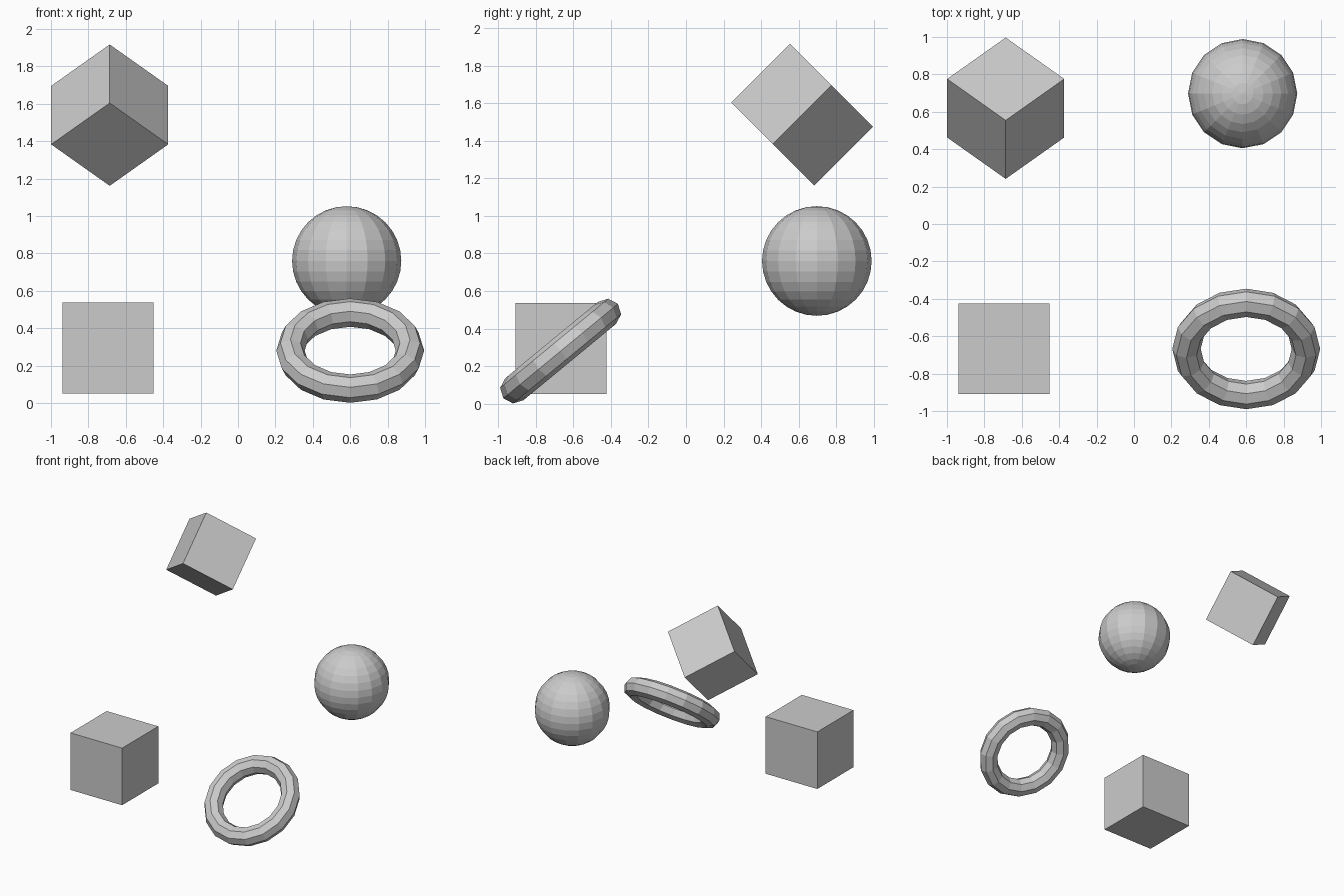
import bpy
import bmesh
from math import radians, cos, sin, tau
from mathutils import Matrix, Vector

if "Cube" in bpy.data.objects:
    bpy.data.objects.remove(bpy.data.objects["Cube"])


def add_part(name, bm, location, rotation=Matrix()):
    bmesh.ops.recalc_face_normals(bm, faces=bm.faces)
    mesh = bpy.data.meshes.new(name)
    bm.to_mesh(mesh)
    bm.free()
    obj = bpy.data.objects.new(name, mesh)
    obj.matrix_world = Matrix.Translation(location) @ rotation
    bpy.context.collection.objects.link(obj)
    return obj


def cube(name, size, location, rotation=Matrix()):
    bm = bmesh.new()
    bmesh.ops.create_cube(bm, size=size)
    return add_part(name, bm, location, rotation)


# upright cube
cube("upright_cube", 0.485, (-0.695, -0.667, 0.294))

# cube turned 45 degrees, then tipped backwards onto an edge
tip = Matrix.Rotation(radians(-45), 4, 'X') @ Matrix.Rotation(radians(45), 4, 'Z')
cube("tilted_cube", 0.4425, (-0.686, 0.619, 1.539), tip)

# faceted ball
bm = bmesh.new()
bmesh.ops.create_uvsphere(bm, u_segments=16, v_segments=16, radius=0.292)
add_part("ball", bm, (0.581, 0.697, 0.76))

# tilted ring, 16 segments around and 8 around the tube
MAJOR, MINOR, SEGS, SIDES = 0.3195, 0.076, 16, 8
bm = bmesh.new()
rings = []
for i in range(SEGS):
    a = tau * i / SEGS
    ring = []
    for j in range(SIDES):
        b = tau * j / SIDES
        r = MAJOR + MINOR * cos(b)
        ring.append(bm.verts.new(Vector((r * cos(a), r * sin(a), MINOR * sin(b)))))
    rings.append(ring)
for i in range(SEGS):
    p, q = rings[i], rings[(i + 1) % SEGS]
    for j in range(SIDES):
        k = (j + 1) % SIDES
        bm.faces.new((p[j], q[j], q[k], p[k]))
add_part("ring", bm, (0.6, -0.668, 0.28), Matrix.Rotation(radians(39.5), 4, 'X'))
